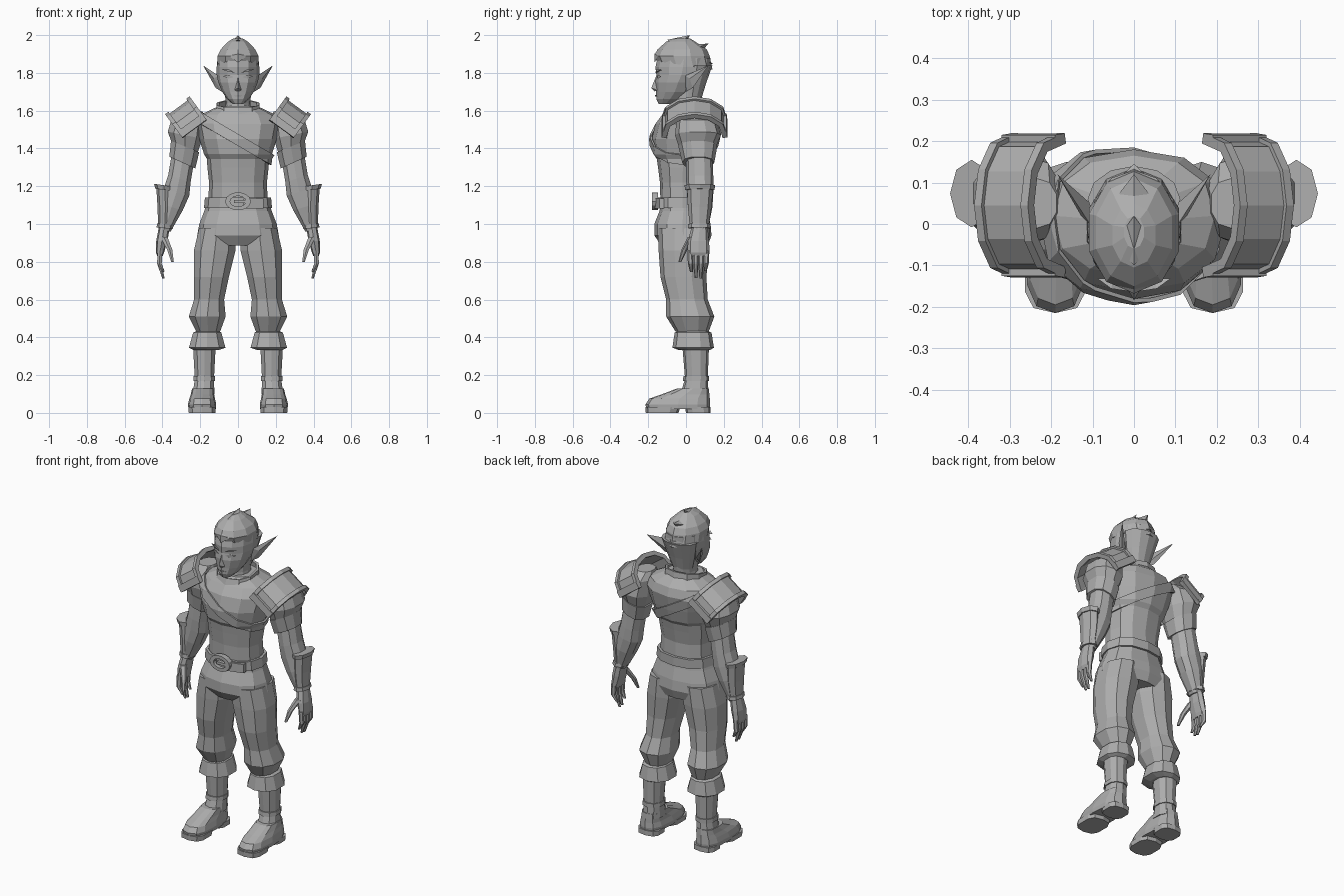
import bpy, bmesh, math
from mathutils import Vector

grey = bpy.data.materials.new("plain_grey")
grey.diffuse_color = (0.42, 0.42, 0.42, 1)


def finish(name, bm, mirror=False, thick=0):
    bmesh.ops.recalc_face_normals(bm, faces=bm.faces)
    me = bpy.data.meshes.new(name)
    bm.to_mesh(me)
    bm.free()
    me.materials.append(grey)
    ob = bpy.data.objects.new(name, me)
    bpy.context.collection.objects.link(ob)
    if thick:
        m = ob.modifiers.new("thickness", 'SOLIDIFY')
        m.thickness, m.offset = thick, 0
    if mirror:
        ob.modifiers.new("mirror", 'MIRROR')
    return ob


def loft_bm(rings, n=12, p=2.3, grow=0, cap=True):
    """Rings: (x, y front, y back, z, x radius, slope in x, slope in y)."""
    bm = bmesh.new()
    loops = []
    for r in rings:
        x, yf, yb, z, rx, sx, sy = (list(r) + [0, 0])[:7]
        cy, ry = (yf + yb) / 2, (yb - yf) / 2 + grow
        vs = []
        for i in range(n):
            a = 2 * math.pi * i / n - math.pi / 2
            c, s = math.cos(a), math.sin(a)
            dx = (rx + grow) * math.copysign(abs(c) ** (2 / p), c)
            dy = ry * math.copysign(abs(s) ** (2 / p), s)
            vs.append(bm.verts.new((x + dx, cy + dy, z + sx * dx + sy * dy)))
        loops.append(vs)
    for a, b in zip(loops, loops[1:]):
        for i in range(n):
            bm.faces.new((a[i], a[(i + 1) % n], b[(i + 1) % n], b[i]))
    if cap:
        bm.faces.new(loops[0])
        bm.faces.new(loops[-1])
    return bm


def loft(name, rings, mirror=False, thick=0, **kw):
    return finish(name, loft_bm(rings, cap=not thick, **kw), mirror, thick)


def hull(name, pts, mirror=False):
    bm = bmesh.new()
    for p in pts:
        bm.verts.new(p)
    res = bmesh.ops.convex_hull(bm, input=bm.verts)
    bmesh.ops.delete(bm, geom=[v for v in res["geom_interior"] if isinstance(v, bmesh.types.BMVert)], context='VERTS')
    return finish(name, bm, mirror)


def limb(name, pts, radii):
    loft(name, [(x, y - r, y + r, z, r) for (x, y, z), r in zip(pts, radii)], True, n=6, p=2)


# Head, neck, nose, ears, eyes and mouth
loft("head", [(0, -.145, -.07, 1.635, .028), (0, -.157, -.01, 1.662, .058), (0, -.158, .04, 1.70, .084),
              (0, -.163, .08, 1.75, .105), (0, -.157, .11, 1.79, .113), (0, -.162, .13, 1.83, .113),
              (0, -.15, .13, 1.88, .108)], p=2)
loft("neck", [(0, -.085, .10, 1.56, .075), (0, -.072, .082, 1.64, .064), (0, -.072, .09, 1.72, .07)], p=2)
hull("nose", [(0, -.155, 1.79), (0, -.184, 1.72), (.02, -.15, 1.708), (-.02, -.15, 1.708), (0, -.165, 1.702)])
hull("ear", [(.103, -.005, 1.785), (.085, 0, 1.70), (.10, .045, 1.745), (.118, .035, 1.72), (.128, .02, 1.77),
             (.185, .12, 1.84)], True)
hull("eye", [(.022, -.155, 1.778), (.05, -.151, 1.79), (.08, -.132, 1.783), (.05, -.149, 1.77), (.05, -.13, 1.78)], True)
hull("brow", [(.015, -.162, 1.80), (.055, -.156, 1.822), (.088, -.132, 1.818), (.055, -.153, 1.808), (.05, -.13, 1.81)], True)
hull("mouth", [(-.025, -.152, 1.678), (.025, -.152, 1.678), (0, -.164, 1.683), (0, -.162, 1.673), (0, -.14, 1.678)])

# Hair cap, nape and swept back spikes
loft("hair_cap", [(0, -.155, .14, 1.84, .114, 0, -.15), (0, -.167, .125, 1.89, .114), (0, -.15, .11, 1.925, .096),
                  (0, -.105, .05, 1.965, .055), (0, -.06, .02, 1.983, .025)], n=10, p=2)
loft("nape_hair", [(0, -.02, .082, 1.665, .066), (0, -.02, .105, 1.74, .088), (0, -.02, .14, 1.84, .112)], p=2)
for i, (y, z, w, ty, tz) in enumerate([(-.05, 1.95, .05, .02, 2.0), (.03, 1.925, .07, .12, 1.955),
                                       (.06, 1.87, .09, .145, 1.85)]):
    hull(f"hair_spike_{i}", [(-w, y, z), (w, y, z), (0, y - .05, z + .025), (0, y + .035, z - .03), (0, ty, tz)])
hull("forelock", [(-.05, -.145, 1.89), (.05, -.145, 1.89), (0, -.167, 1.855), (0, -.168, 1.90), (0, -.10, 1.96)])

# Torso and the diagonal strap cut from an enlarged copy of it
torso = [(0, -.135, .105, 1.10, .158), (0, -.138, .10, 1.22, .153), (0, -.148, .115, 1.30, .162),
         (0, -.155, .125, 1.345, .165), (0, -.172, .145, 1.37, .18), (0, -.181, .165, 1.45, .205),
         (0, -.162, .18, 1.53, .222), (0, -.125, .165, 1.58, .195), (0, -.09, .115, 1.625, .10)]
loft("tunic", torso)
bm = loft_bm(torso, grow=.01)
normal = Vector((.5, 0, .86))
for s in (1, -1):
    bmesh.ops.bisect_plane(bm, geom=bm.verts[:] + bm.edges[:] + bm.faces[:], plane_co=Vector((0, 0, 1.445)) + normal * .027 * s,
                           plane_no=normal * s, clear_outer=True)
finish("chest_strap", bm, thick=.01)
loft("collar", [(0, -.125, .115, 1.575, .115, 0, .15), (0, -.105, .105, 1.635, .11, 0, .2)], thick=.015, n=10)

# Belt with a ring buckle and prong
loft("belt", [(0, -.15, .115, 1.085, .172), (0, -.15, .115, 1.14, .167)], thick=.016)
bm = bmesh.new()
major, minor = 14, 4
grid = []
for i in range(major):
    a = 2 * math.pi * i / major
    grid.append([bm.verts.new(((.05 + w * .012) * math.cos(a) * 1.1, -.163 + d * .016,
                               1.12 + (.038 + w * .01) * math.sin(a)))
                 for w, d in ((1, -1), (1, 1), (-1, 1), (-1, -1))])
for i in range(major):
    for j in range(minor):
        a, b = grid[i], grid[(i + 1) % major]
        bm.faces.new((a[j], b[j], b[(j + 1) % minor], a[(j + 1) % minor]))
finish("buckle", bm)
hull("buckle_prong", [(x, y, z) for x in (-.02, .055) for y in (-.178, -.15) for z in (1.112, 1.128)])
hull("belt_tip", [(x, y, z) for x, y0 in ((.03, -.158), (.135, -.128)) for y in (y0 - .012, y0 + .012) for z in (1.082, 1.135)])

# Trousers with gathered knees and cuffs
loft("hips", [(0, -.13, .10, 1.14, .158), (0, -.14, .112, 1.07, .178), (0, -.168, .13, 1.0, .205),
              (0, -.168, .135, .94, .216), (0, -.13, .115, .885, .17)])
loft("trouser_leg", [(.11, -.15, .125, .98, .10), (.123, -.145, .12, .86, .115), (.141, -.135, .108, .72, .097),
                     (.153, -.105, .115, .60, .083), (.163, -.105, .15, .51, .102), (.158, -.055, .12, .43, .066)],
     True, n=10)
loft("boot_cuff", [(.16, -.04, .11, .435, .06), (.163, -.06, .135, .425, .078), (.163, -.072, .148, .345, .101),
                   (.17, -.035, .125, .332, .068)], True, n=10)

# Boots: shaft, ankle strap, foot, sole and heel
loft("boot_shaft", [(.178, -.02, .122, .36, .063), (.178, -.005, .115, .18, .053), (.182, -.03, .12, .10, .06)], True, n=10)
loft("ankle_strap", [(.179, -.014, .122, .195, .059), (.179, -.016, .122, .17, .06)], True, n=10)
loft("boot_foot", [(.19, -.21, .125, .02, .072), (.19, -.215, .128, .045, .075), (.19, -.195, .126, .075, .068),
                   (.188, -.13, .124, .098, .062), (.185, -.045, .12, .13, .058)], True, n=12, p=2.8)
loft("boot_sole", [(.19, -.213, -.04, 0, .073), (.19, -.215, -.03, .03, .075)], True, n=10, p=3)
loft("boot_heel", [(.188, .0, .13, 0, .068), (.188, -.005, .13, .03, .07)], True, n=10, p=3)

# Sleeves and arms
loft("puffed_shoulder", [(.235, -.01, .11, 1.595, .05), (.265, -.05, .165, 1.55, .092), (.28, -.058, .185, 1.47, .096, .2),
                         (.282, -.035, .155, 1.40, .07, .4)], True, n=10)
loft("sleeve", [(.28, -.04, .165, 1.41, .078, .4), (.295, -.02, .15, 1.325, .072, .45)], True, n=10)
loft("arm", [(.29, .0, .14, 1.36, .062, .3), (.31, .0, .145, 1.24, .062, .3), (.325, .005, .145, 1.17, .07, .3),
             (.352, .01, .14, 1.09, .062, .3), (.388, .03, .115, .965, .032, .2)], True, n=10)

# Bracers on the outer forearm with raised rims
loft("bracer", [(.388, .005, .145, 1.20, .045), (.384, .01, .135, 1.09, .042), (.388, .02, .12, .985, .035)], True, n=8, p=2)
loft("bracer_top_rim", [(.392, -.008, .155, 1.205, .052, .15), (.39, -.004, .15, 1.18, .048, .15)], True, n=8, p=2)
loft("bracer_bottom_rim", [(.388, .012, .13, 1.0, .04, .1), (.388, .01, .132, .978, .043, .1)], True, n=8, p=2)

# Hands
loft("palm", [(.39, .03, .115, .985, .029), (.403, .01, .122, .91, .03), (.413, .008, .125, .85, .022),
              (.413, .015, .12, .83, .014)], True, n=8)
for i, (y, tip) in enumerate([(.022, .745), (.051, .715), (.08, .712), (.109, .75)]):
    limb(f"finger_{i}", [(.413, y, .86), (.416, y * .95 + .003, .79), (.395, y * .85 + .01, tip)], (.015, .014, .007))
limb("thumb", [(.392, .03, .93), (.362, -.008, .865), (.347, -.032, .80)], (.022, .016, .008))


# Pauldrons: arched plates tilted outwards, with raised borders
def arch(name, t0, t1, a0, a1, grow, n, thick):
    bm = bmesh.new()
    axis, up, foot = Vector((.81, 0, -.59)), Vector((.59, 0, .81)), Vector((.165, .045, 1.55))
    rows = []
    for i in range(n + 1):
        a = math.pi * (a0 + (a1 - a0) * i / n)
        off = up * (.138 + grow) * math.sin(a) ** .8 + Vector((0, -(.158 + grow) * math.cos(a), 0))
        rows.append([bm.verts.new(foot + axis * t + off) for t in (t0, t1)])
    for (a, b), (c, d) in zip(rows, rows[1:]):
        bm.faces.new((a, b, d, c))
    finish(name, bm, True, thick)


arch("pauldron", .01, .15, .001, .999, 0, 6, .012)
arch("pauldron_inner_rim", 0, .022, .001, .999, .004, 6, .026)
arch("pauldron_outer_rim", .138, .16, .001, .999, .004, 6, .026)
arch("pauldron_front_rim", 0, .16, .001, .07, .004, 1, .024)
arch("pauldron_back_rim", 0, .16, .93, .999, .004, 1, .024)
